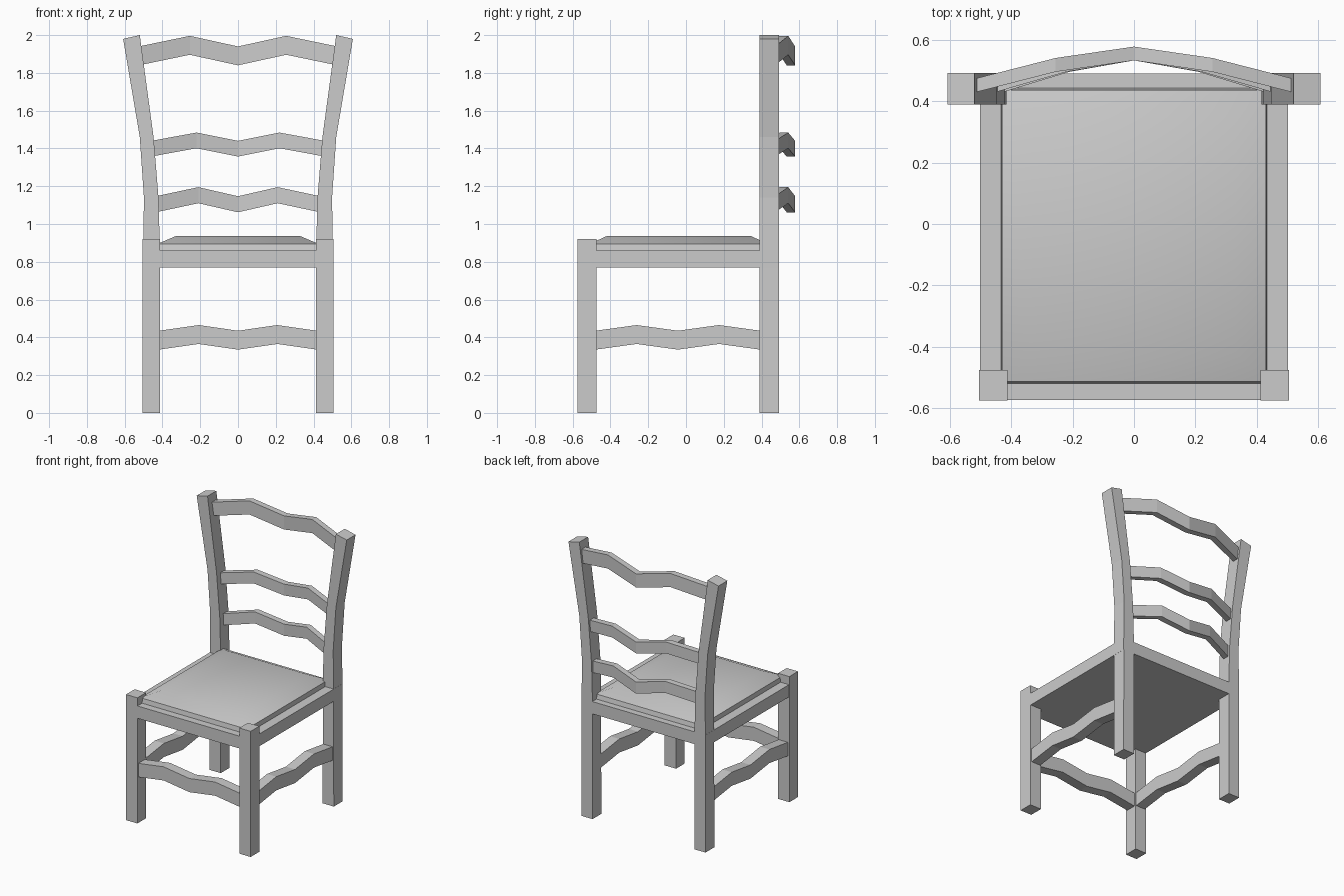
import bpy, math

if "Cube" in bpy.data.objects:
    bpy.data.objects.remove(bpy.data.objects["Cube"])


def mesh_object(name, verts, faces):
    mesh = bpy.data.meshes.new(name)
    mesh.from_pydata(verts, [], faces)
    mesh.validate()
    ob = bpy.data.objects.new(name, mesh)
    bpy.context.collection.objects.link(ob)
    return ob


def loft(name, rings):
    # Skin a stack of four-point rings and cap both ends
    verts = [p for ring in rings for p in ring]
    n = len(rings)
    faces = [(3, 2, 1, 0), tuple(range(4 * n - 4, 4 * n))]
    for i in range(n - 1):
        for j in range(4):
            a, b = 4 * i + j, 4 * i + (j + 1) % 4
            faces.append((a, b, b + 4, a + 4))
    return mesh_object(name, verts, faces)


def rect(x0, x1, y0, y1, z0, z1=None):
    # Horizontal ring; z0 on the x0 side, z1 on the x1 side
    z1 = z0 if z1 is None else z1
    return [(x0, y0, z0), (x1, y0, z1), (x1, y1, z1), (x0, y1, z0)]


def mirror_x(ob):
    m = ob.modifiers.new("mirror", 'MIRROR')
    m.use_axis[0] = True
    return ob


def wavy_bar(name, stations, depth):
    # Stations along x: (x, outer y, bottom z, top z)
    rings = [[(x, y - depth, b), (x, y, b), (x, y, t), (x, y - depth, t)]
             for x, y, b, t in stations]
    return loft(name, rings)


# Front legs
mirror_x(loft("front_leg", [rect(0.413, 0.505, -0.575, -0.475, 0),
                            rect(0.413, 0.505, -0.575, -0.475, 0.92)]))

# Back legs flaring outwards into the back posts
post = [(0.413, 0.503, 0, 0), (0.415, 0.501, 0.92, 0.92), (0.421, 0.498, 1.14, 1.14),
        (0.447, 0.52, 1.46, 1.46), (0.52, 0.608, 2.0, 1.98)]
mirror_x(loft("back_post", [rect(x0, x1, 0.39, 0.492, z0, z1)
                            for x0, x1, z0, z1 in post]))

# Seat frame, closed underneath
loft("seat_frame", [rect(-0.502, 0.502, -0.574, 0.491, 0.77),
                    rect(-0.502, 0.502, -0.574, 0.491, 0.86)])

# Seat pad with softly raised top
seat = loft("seat", [rect(-0.435, 0.435, -0.522, 0.445, 0.85),
                     rect(-0.43, 0.43, -0.514, 0.436, 0.893),
                     rect(-0.33, 0.33, -0.42, 0.345, 0.936)])
bpy.context.view_layer.objects.active = seat
seat.select_set(True)
bpy.ops.object.shade_smooth_by_angle(angle=math.radians(35))

# Back slats: half width, wave crest x, bottom z, height, wave rise
for name, w, c, z, h, rise in (("lower_slat", 0.435, 0.21, 1.062, 0.085, 0.048),
                               ("middle_slat", 0.46, 0.22, 1.357, 0.083, 0.044),
                               ("top_slat", 0.525, 0.255, 1.84, 0.1, 0.056)):
    pts = [(s * x, y, z + r, z + r + h) for s, x, y, r in
           ((-1, w, 0.472, 0), (-1, c, 0.541, rise), (0, 0, 0.578, 0),
            (1, c, 0.541, rise), (1, w, 0.472, 0))]
    wavy_bar(name, pts, 0.045)


def stretcher(name, half):
    return wavy_bar(name, [(x * half, 0, 0.335 + r, 0.435 + r) for x, r in
                           ((-1, 0), (-0.5, 0.03), (0, 0), (0.5, 0.03), (1, 0))], 0.075)


# Stretchers between the legs (front and both sides)
stretcher("front_stretcher", 0.417).location.y = -0.488
for s, name in ((-1, "left_stretcher"), (1, "right_stretcher")):
    bar = stretcher(name, 0.436)
    bar.rotation_euler.z = -s * math.pi / 2
    bar.location = (s * 0.493, -0.043, 0)
